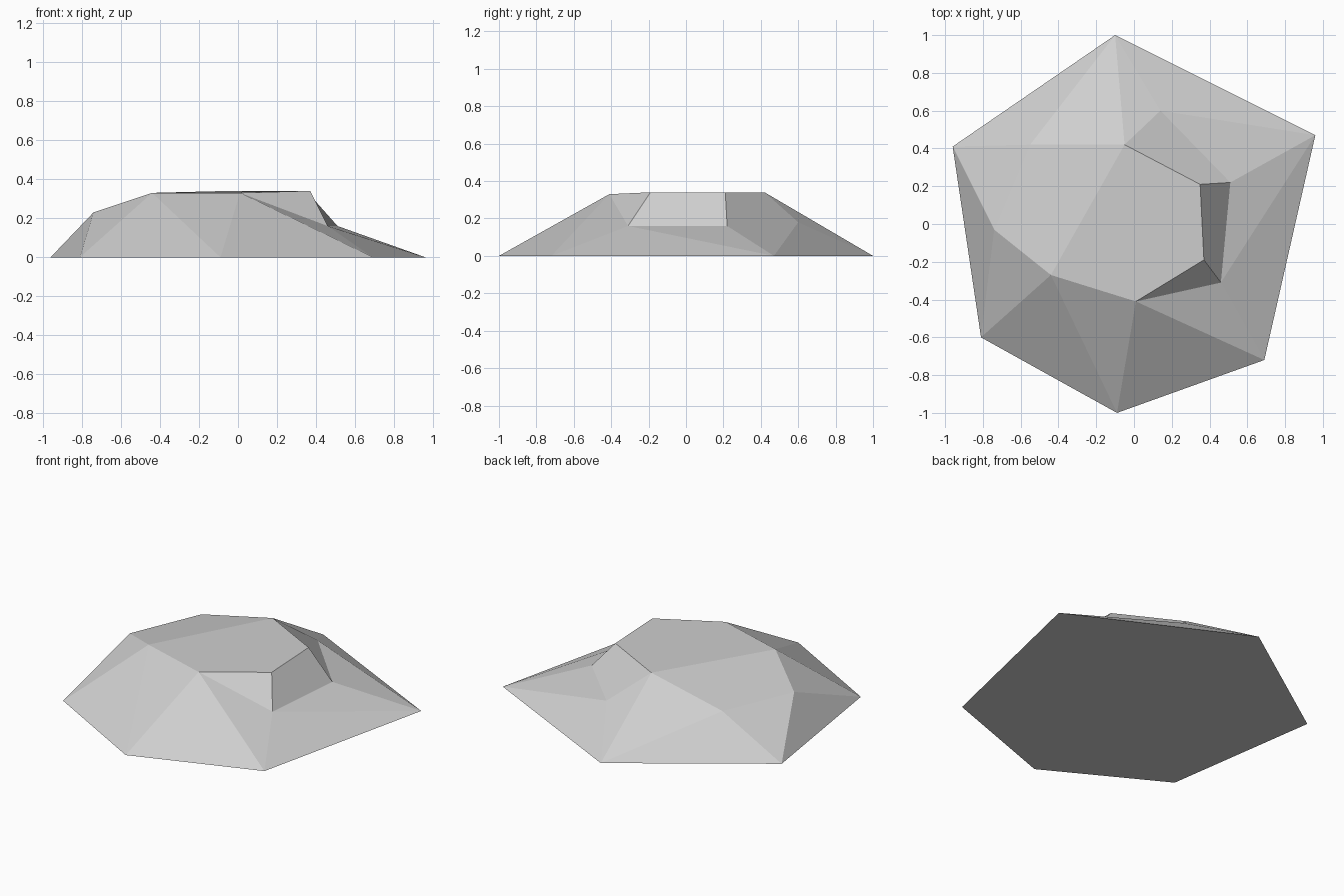
import bpy
import bmesh

cube = bpy.data.objects.get("Cube")
if cube:
    bpy.data.objects.remove(cube, do_unlink=True)


def make_material(name, colour):
    mat = bpy.data.materials.new(name)
    mat.use_nodes = True
    mat.diffuse_color = colour
    mat.node_tree.nodes["Principled BSDF"].inputs["Base Color"].default_value = colour
    return mat


# Corners of the rock, one letter each
corners = {
    # ground outline, clockwise from the back
    "A": (-0.10, 1.0, 0), "B": (0.96, 0.47, 0), "C": (0.69, -0.72, 0),
    "D": (-0.09, -1.0, 0), "E": (-0.81, -0.60, 0), "F": (-0.96, 0.41, 0),
    # flat crown
    "P": (-0.05, 0.42, 0.34), "Q": (0.35, 0.21, 0.34), "R": (0.37, -0.19, 0.34),
    "S": (0.01, -0.41, 0.33), "T": (-0.44, -0.27, 0.33),
    # left-hand shoulder
    "U": (-0.74, -0.03, 0.23), "V": (-0.55, 0.42, 0.23),
    # ledge below the steep chipped side
    "X": (0.14, 0.60, 0.18), "Y": (0.51, 0.22, 0.16), "Z": (0.46, -0.31, 0.16),
}

# Facets of each region, spelled by corner
crown = ["PQRST", "PTV", "TUV"]
chipped_side = ["PQYX", "QRZY", "RSZ"]
ledge_slopes = ["PXA", "XBA", "XYB", "YZB", "ZCB", "SCZ"]
front_slopes = ["SDC", "STD", "TED", "TUE"]
back_slopes = ["UFE", "UVF", "VAF", "VPA"]
underside = ["ABCDEF"]

bm = bmesh.new()
verts = {key: bm.verts.new(co) for key, co in corners.items()}
for region in (crown, chipped_side, ledge_slopes, front_slopes, back_slopes, underside):
    for facet in region:
        bm.faces.new([verts[key] for key in facet])
bmesh.ops.recalc_face_normals(bm, faces=bm.faces[:])

mesh = bpy.data.meshes.new("rock")
bm.to_mesh(mesh)
bm.free()
mesh.materials.append(make_material("stone_grey", (0.62, 0.62, 0.62, 1)))
rock = bpy.data.objects.new("rock", mesh)
bpy.context.collection.objects.link(rock)
